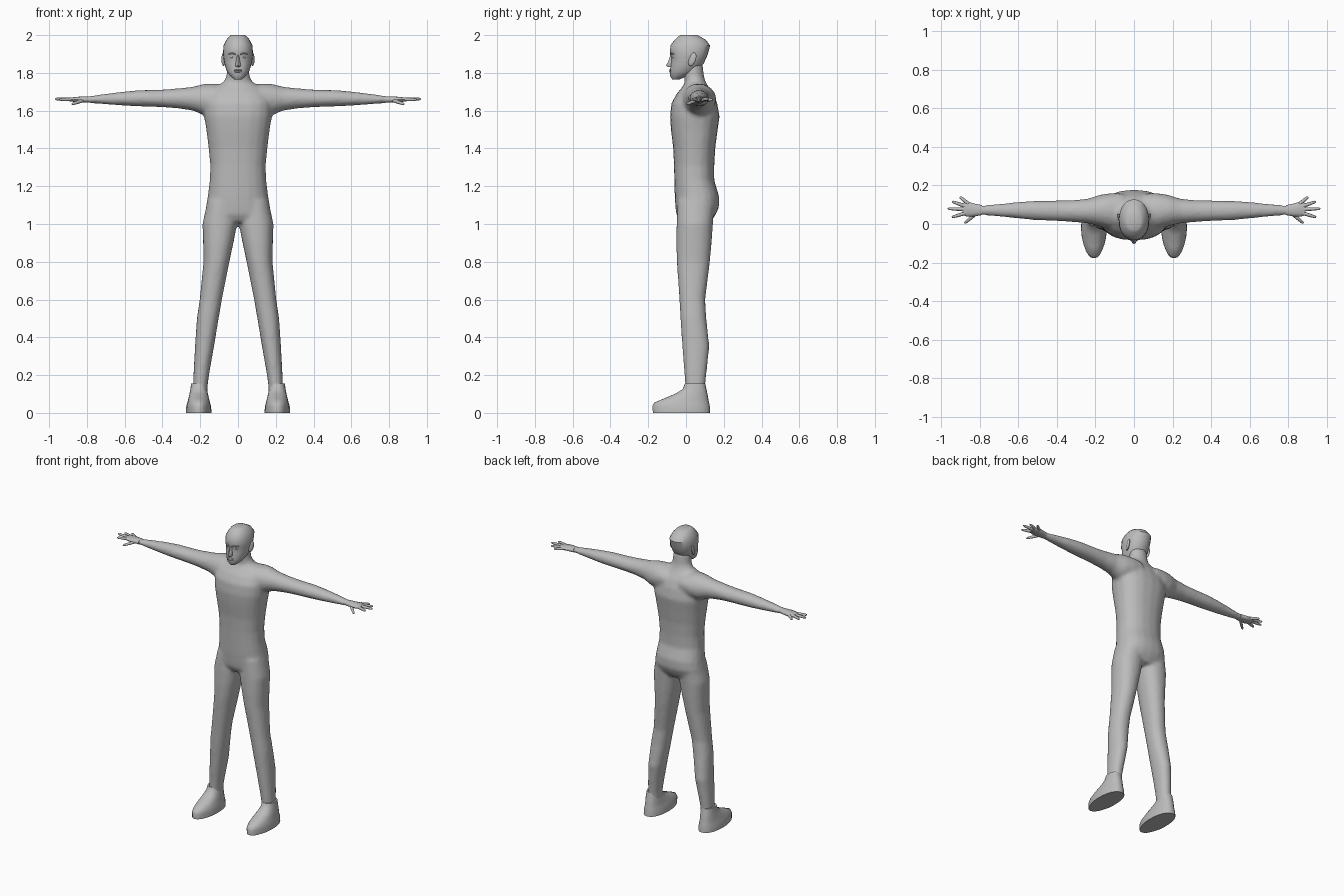
import bpy, bmesh, math
from mathutils import Vector

cube = bpy.data.objects.get("Cube")
if cube:
    bpy.data.objects.remove(cube, do_unlink=True)

grey = bpy.data.materials.new("plain_grey")
grey.use_nodes = True
tone = (0.5, 0.5, 0.5, 1)
grey.diffuse_color = tone
grey.node_tree.nodes["Principled BSDF"].inputs["Base Color"].default_value = tone


def oval(centre, u, v, power=2.0, sides=20):
    """Ring of points around centre; a higher power is squarer."""
    def bend(t):
        return math.copysign(abs(t) ** (2 / power), t)
    pts = []
    for i in range(sides):
        a = math.tau * i / sides
        pts.append(Vector(centre) + Vector(u) * bend(math.cos(a)) + Vector(v) * bend(math.sin(a)))
    return pts


def loft(bm, rings):
    """Skin a row of rings and cap both ends."""
    loops = [[bm.verts.new(p) for p in ring] for ring in rings]
    n = len(loops[0])
    for a, b in zip(loops, loops[1:]):
        for i in range(n):
            j = (i + 1) % n
            bm.faces.new((a[i], a[j], b[j], b[i]))
    bm.faces.new(loops[0])
    bm.faces.new(loops[-1])


def level(z, x0, x1, y0, y1, power=2.0, sides=20):
    """Horizontal ring filling the given x and y span."""
    return oval(((x0 + x1) / 2, (y0 + y1) / 2, z), ((x1 - x0) / 2, 0, 0), (0, (y1 - y0) / 2, 0), power, sides)


def upright(x, y0, y1, z0, z1, power=2.0, sides=16):
    """Ring across the x axis filling the given y and z span."""
    return oval((x, (y0 + y1) / 2, (z0 + z1) / 2), (0, (y1 - y0) / 2, 0), (0, 0, (z1 - z0) / 2), power, sides)


def flip(rings, side):
    return [[Vector((p.x * side, p.y, p.z)) for p in ring] for ring in rings]


def finish(name, bm, angle=50):
    bmesh.ops.recalc_face_normals(bm, faces=bm.faces[:])
    mesh = bpy.data.meshes.new(name)
    bm.to_mesh(mesh)
    bm.free()
    mesh.materials.append(grey)
    mesh.shade_smooth()
    mesh.set_sharp_from_angle(angle=math.radians(angle))
    obj = bpy.data.objects.new(name, mesh)
    bpy.context.scene.collection.objects.link(obj)
    return obj


def part(name, rings, angle=50):
    bm = bmesh.new()
    loft(bm, rings)
    return finish(name, bm, angle)


# Torso and neck: height, half width, front, back, squareness
torso = [level(z, -w, w, f, b, p) for z, w, f, b, p in (
    (1.01, .12, -.03, .13, 2), (1.05, .172, -.052, .158, 2.2), (1.09, .17, -.056, .175, 2.3),
    (1.15, .16, -.06, .175, 2.3), (1.23, .15, -.062, .15, 2.3), (1.31, .147, -.064, .15, 2.3),
    (1.4, .156, -.068, .155, 2.3), (1.5, .168, -.08, .168, 2.4), (1.57, .18, -.085, .178, 2.4),
    (1.64, .18, -.077, .165, 2.4), (1.69, .165, -.05, .145, 2.2), (1.725, .13, -.02, .12, 2),
    (1.75, .078, -.005, .105, 2), (1.78, .062, -.012, .096, 2), (1.85, .056, -.012, .088, 2))]

# Arm: distance out, front, back, bottom, top
arm = [upright(*row) for row in (
    (.06, -.03, .16, 1.6, 1.735), (.13, -.025, .16, 1.575, 1.744), (.18, -.012, .152, 1.575, 1.742),
    (.24, .003, .132, 1.6, 1.727), (.32, .01, .124, 1.612, 1.718), (.4, .015, .122, 1.618, 1.712),
    (.52, .02, .121, 1.622, 1.709), (.6, .028, .115, 1.626, 1.702), (.7, .038, .105, 1.633, 1.69),
    (.78, .045, .098, 1.64, 1.678), (.83, .045, .098, 1.643, 1.674))]

# Leg: height, inside, outside, front, back
leg = [level(*row, power=2.2) for row in (
    (1.12, .01, .163, -.045, .15), (1.0, .004, .188, -.05, .143), (.9, .024, .185, -.052, .136),
    (.8, .045, .183, -.049, .127), (.6, .085, .203, -.035, .102), (.5, .102, .218, -.03, .108),
    (.35, .127, .228, -.02, .124), (.22, .15, .235, -.01, .11), (.15, .16, .238, -.005, .102),
    (.06, .165, .24, 0, .1))]

# Body fused into one skin with soft joins
bm = bmesh.new()
loft(bm, torso)
for side in (1, -1):
    loft(bm, flip(arm, side))
    loft(bm, flip(leg, side))
body = finish("body", bm)
skin = body.modifiers.new("fuse", 'REMESH')
skin.mode = 'VOXEL'
skin.voxel_size = .011
skin.use_smooth_shade = True
soft = body.modifiers.new("soften", 'SMOOTH')
soft.factor = .5
soft.iterations = 6

# Head: height, half width, front, back
part("head", [level(z, -w, w, f, b, 2.15, 24) for z, w, f, b in (
    (1.765, .02, -.072, -.035), (1.782, .04, -.084, .005), (1.81, .06, -.085, .06),
    (1.85, .072, -.08, .094), (1.88, .077, -.077, .108), (1.9, .079, -.084, .116),
    (1.945, .077, -.083, .128), (1.975, .062, -.06, .105), (1.992, .048, -.042, .075),
    (2.0, .036, -.03, .058))], 40)

# Nose, widening down to the tip
part("nose", [level(z, -w, w, f, -.06, 2, 8) for z, w, f in (
    (1.895, .007, -.082), (1.865, .01, -.092), (1.84, .015, -.105), (1.832, .012, -.098))])

# Lips
for name, z in (("upper_lip", 1.815), ("lower_lip", 1.806)):
    part(name, [upright(x, -.091 + d, -.07, z - h, z + h, 2, 8) for x, d, h in (
        (-.022, .006, .001), (-.008, 0, .004), (.008, 0, .004), (.022, .006, .001))])

for side, label in ((1, "left"), (-1, "right")):
    # Brow ridge over the eye
    part(label + "_brow", flip([upright(x, y, y + .02, z - .005, z + .005, 2, 8) for x, y, z in (
        (.012, -.086, 1.899), (.03, -.082, 1.904), (.05, -.067, 1.9))], side))

    # Eyeball set in the face
    bm = bmesh.new()
    bmesh.ops.create_uvsphere(bm, u_segments=12, v_segments=8, radius=.012)
    for v in bm.verts:
        v.co = Vector((side * .031 + v.co.x, -.062 + v.co.y, 1.884 + v.co.z * .6))
    finish(label + "_eye", bm)

    # Ear, leaning back toward the top
    bm = bmesh.new()
    bmesh.ops.create_uvsphere(bm, u_segments=12, v_segments=8, radius=1)
    for v in bm.verts:
        x, y, z = v.co
        v.co = (side * (.077 + x * .009 + y * .006), .033 + y * .02 + z * .009, 1.872 + z * .036)
    finish(label + "_ear", bm)

    # Shoe with a flat sole and a sloping instep
    shoe = [level(z, .208 - w, .208 + w, f, b, 2.3, 24) for z, w, f, b in (
        (0, .067, -.175, .128), (.035, .066, -.178, .126), (.054, .06, -.168, .122),
        (.075, .055, -.12, .118), (.1, .049, -.06, .114), (.125, .044, -.018, .108),
        (.155, .04, -.006, .102))]
    for ring in shoe[:4]:
        for p in ring:
            toe = max(0, -.05 - p.y) / .13
            p.x = .208 + (p.x - .208) * (1 - .2 * toe)
    part(label + "_shoe", flip(shoe, side))

    # Palm
    part(label + "_palm", flip([upright(x, y - w, y + w, 1.659 - h, 1.659 + h, 2.3, 12) for x, y, w, h in (
        (.79, .072, .026, .017), (.83, .073, .033, .016), (.865, .077, .039, .013),
        (.892, .077, .03, .009))], side))

    # Fingers and thumb as tapered tubes
    digits = (("little_finger", (.86, .105, 1.66), (.905, .141, 1.657)),
              ("ring_finger", (.875, .092, 1.661), (.945, .117, 1.66)),
              ("middle_finger", (.88, .076, 1.661), (.968, .08, 1.662)),
              ("index_finger", (.875, .057, 1.66), (.946, .035, 1.659)),
              ("thumb", (.82, .055, 1.655), (.88, .004, 1.634)))
    for name, base, tip in digits:
        base, tip = Vector(base), Vector(tip)
        way = (tip - base).normalized()
        across = way.cross(Vector((0, 0, 1))).normalized()
        up = across.cross(way)
        tube = [oval(base.lerp(tip, t), across * r, up * r, 2, 8) for t, r in (
            (0, .01), (.5, .009), (.9, .007), (1, .003))]
        part(label + "_" + name, flip(tube, side))
